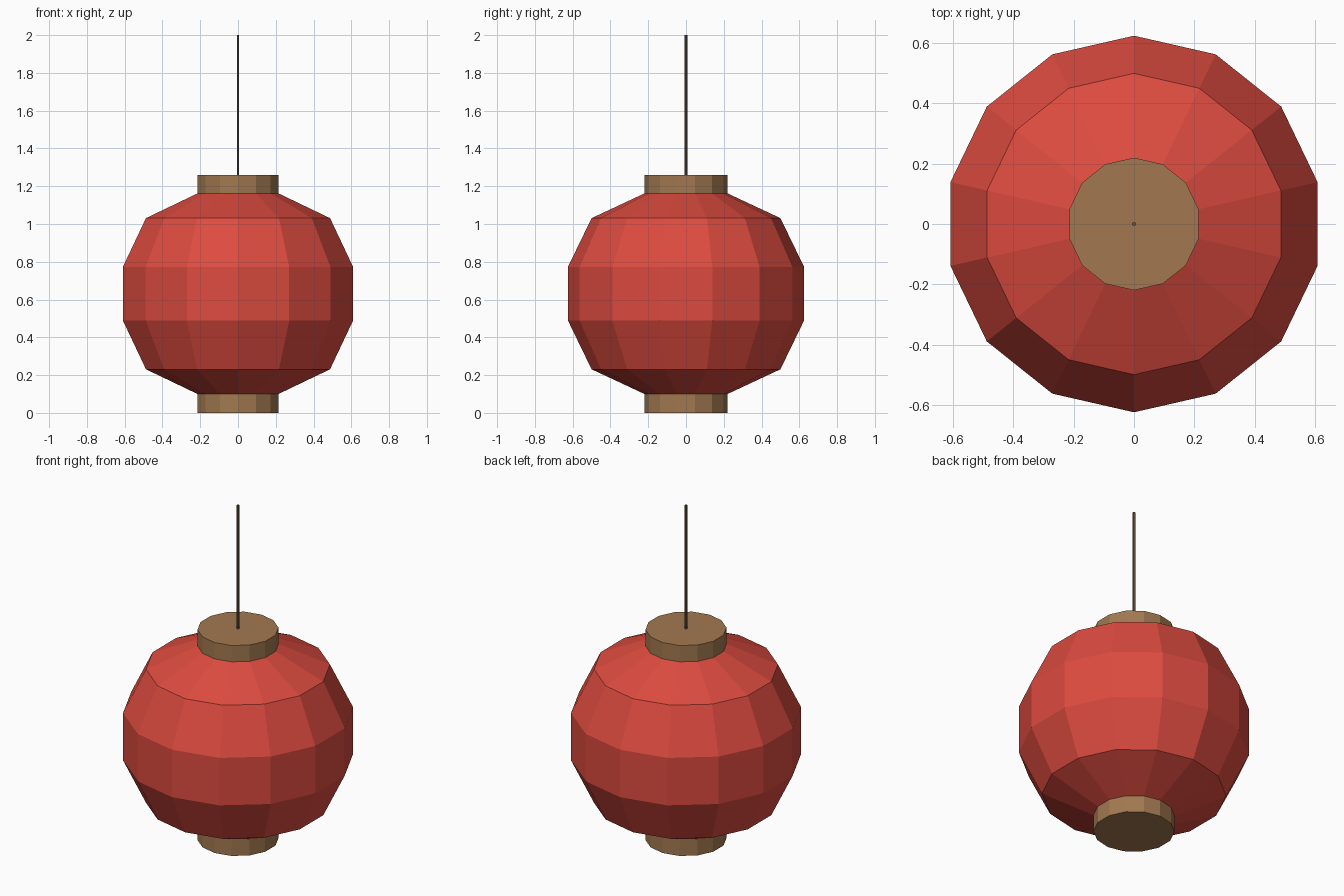
import bpy, bmesh, math

if "Cube" in bpy.data.objects:
    bpy.data.objects.remove(bpy.data.objects["Cube"])


def material(name, rgb):
    m = bpy.data.materials.new(name)
    m.diffuse_color = (*rgb, 1)
    m.use_nodes = True
    m.node_tree.nodes["Principled BSDF"].inputs["Base Color"].default_value = m.diffuse_color
    return m


def lathe(name, profile, sides, mat, capped=True):
    """Revolve (radius, z) points around z, with a corner on the +y axis."""
    bm = bmesh.new()
    rings = []
    for r, z in profile:
        angles = [math.pi / 2 + 2 * math.pi * i / sides for i in range(sides)]
        rings.append([bm.verts.new((r * math.cos(a), r * math.sin(a), z)) for a in angles])
    for low, high in zip(rings, rings[1:]):
        for i in range(sides):
            j = (i + 1) % sides
            bm.faces.new((low[i], low[j], high[j], high[i]))
    if capped:
        bm.faces.new(rings[0][::-1])
        bm.faces.new(rings[-1])
    mesh = bpy.data.meshes.new(name)
    bm.to_mesh(mesh)
    bm.free()
    mesh.materials.append(mat)
    obj = bpy.data.objects.new(name, mesh)
    bpy.context.collection.objects.link(obj)
    return obj


red = material("red_paper", (0.72, 0.07, 0.05))
wood = material("wood", (0.36, 0.19, 0.08))
dark = material("cord_brown", (0.16, 0.11, 0.06))

SIDES = 14

# Paper shade: profile mirrored about its middle height
MID = 0.631
half = [(0.625, 0.142), (0.50, 0.40), (0.22, 0.531)]
shade = [(r, MID - h) for r, h in reversed(half)] + [(r, MID + h) for r, h in half]
lathe("lantern_shade", shade, SIDES, red, capped=False)

# Wooden rims at the bottom and top
for name, z0, z1 in (("bottom_rim", 0.0, 0.10), ("top_rim", 1.16, 1.26)):
    lathe(name, [(0.22, z0), (0.22, z1)], SIDES, wood)

# Hanging cord
lathe("hanging_cord", [(0.007, 1.255), (0.007, 2.0)], 6, dark)
